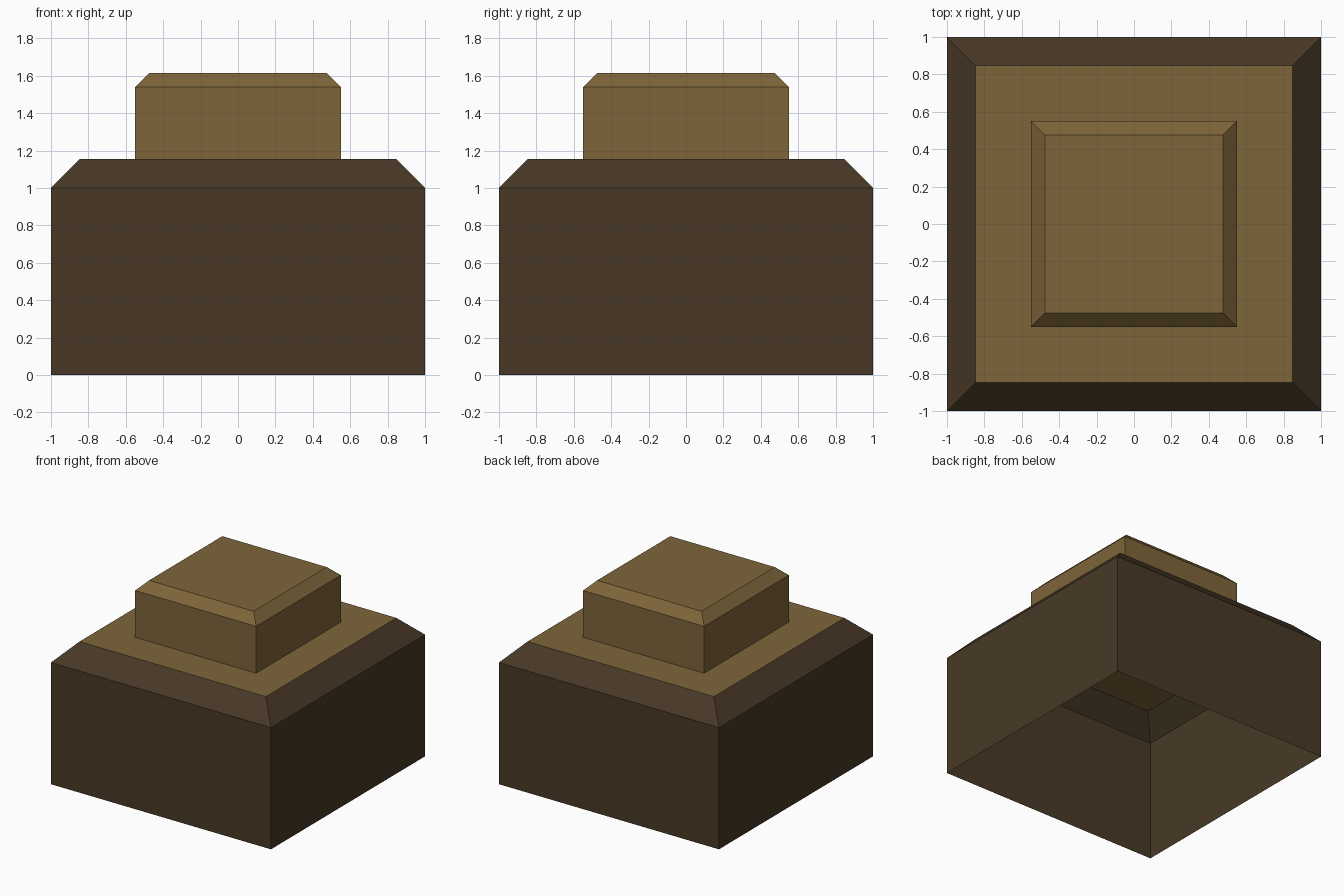
import bpy, bmesh

if "Cube" in bpy.data.objects:
    bpy.data.objects.remove(bpy.data.objects["Cube"])


def material(name, srgb):
    m = bpy.data.materials.new(name)
    m.diffuse_color = [(c / 255 / 12.92 if c < 10 else ((c / 255 + 0.055) / 1.055) ** 2.4)
                       for c in srgb] + [1]
    m.use_nodes = True
    m.node_tree.nodes["Principled BSDF"].inputs["Base Color"].default_value = m.diffuse_color
    return m


dark = material("dark brown", (72, 57, 38))
tan = material("tan", (126, 101, 58))


def stepped_shell(name, rings, mats):
    """Square rings (half width, z) joined by walls, open below, capped on top.
    Level faces take the second material if there is one."""
    bm = bmesh.new()
    loops = [[bm.verts.new((sx * r, sy * r, z))
              for sx, sy in ((-1, -1), (1, -1), (1, 1), (-1, 1))] for r, z in rings]
    for a, b in zip(loops, loops[1:]):
        for i in range(4):
            j = (i + 1) % 4
            bm.faces.new((a[i], a[j], b[j], b[i]))
    cap = bm.faces.new(loops[-1])
    cap.material_index = len(mats) - 1
    me = bpy.data.meshes.new(name)
    bm.to_mesh(me)
    bm.free()
    for m in mats:
        me.materials.append(m)
    ob = bpy.data.objects.new(name, me)
    bpy.context.collection.objects.link(ob)
    return ob


# Hollow base with chamfered rim and tan top
stepped_shell("base", [(1, 0), (1, 1), (0.847, 1.155)], [dark, tan])
# Raised block with chamfered top
stepped_shell("upper_block", [(0.55, 1.155), (0.55, 1.54), (0.475, 1.615)], [tan])
